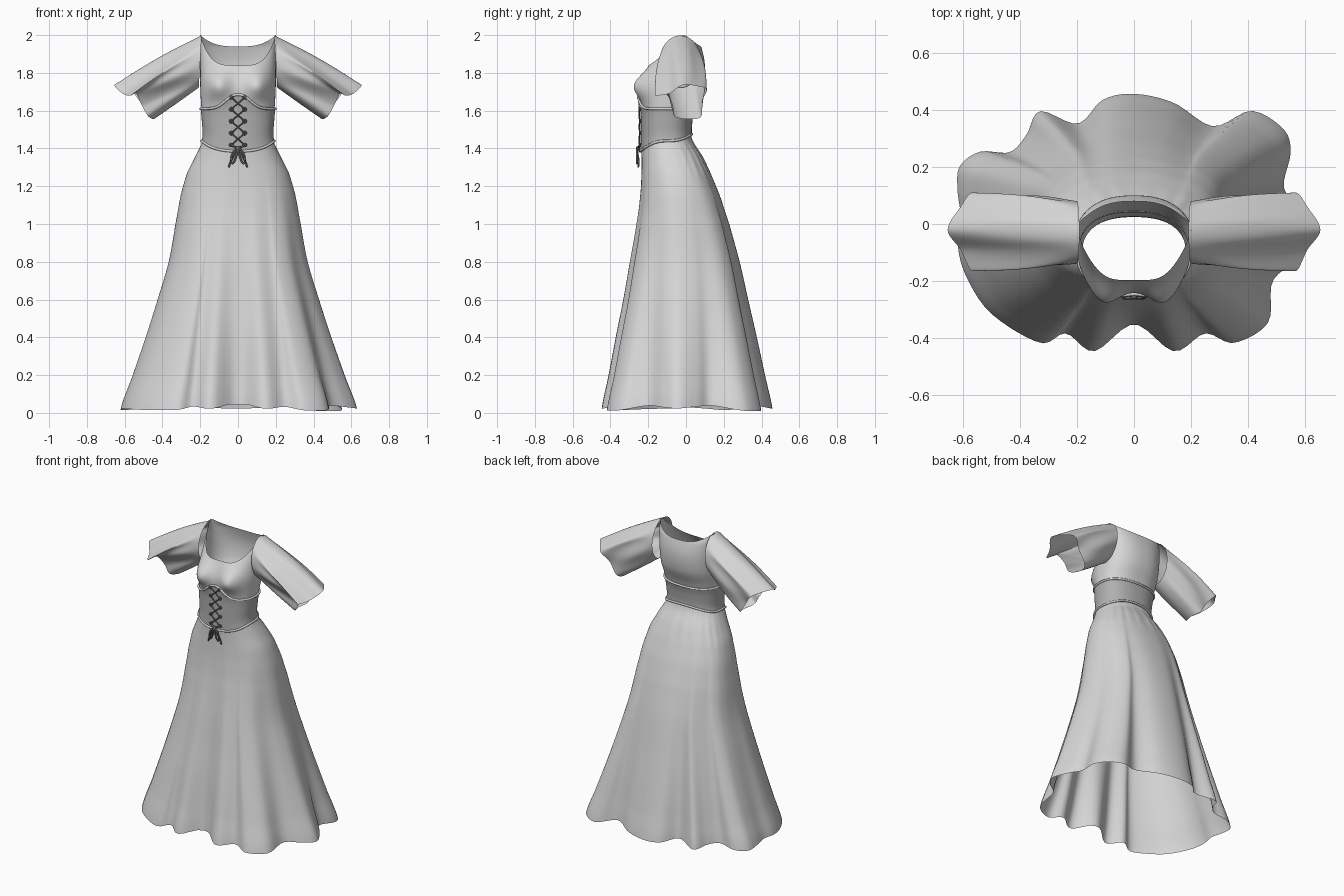
import bpy
import math
from mathutils import Vector

if "Cube" in bpy.data.objects:
    bpy.data.objects.remove(bpy.data.objects["Cube"], do_unlink=True)


def material(name, grey):
    m = bpy.data.materials.new(name)
    m.use_nodes = True
    m.diffuse_color = (grey, grey, grey, 1)
    m.node_tree.nodes["Principled BSDF"].inputs["Base Color"].default_value = (grey, grey, grey, 1)
    return m


CLOTH = material("light grey cloth", 0.68)
CORSET = material("mid grey corset", 0.44)
LACE = material("dark grey lace", 0.15)
SIDES = 144

# Body profile: height, half width, front y, back y
PROFILE = [Vector(r) for r in (
    (0, .635, -.455, .455), (.2, .565, -.42, .41), (.4, .495, -.385, .365),
    (.6, .43, -.345, .32), (.8, .37, -.31, .275), (1, .333, -.275, .22),
    (1.15, .305, -.253, .17), (1.27, .27, -.242, .122), (1.36, .225, -.237, .08),
    (1.45, .185, -.235, .03), (1.55, .187, -.235, .03), (1.63, .195, -.235, .05),
    (1.73, .2, -.23, .09), (1.84, .2, -.195, .1), (1.94, .2, -.13, .08), (2, .2, -.07, .04))]

# Outline of the wavy hem, anticlockwise from the left side
HEM = [Vector(p) for p in (
    (.63, -.04), (.58, .06), (.53, .13), (.55, .25), (.52, .33), (.41, .39), (.28, .34),
    (.14, .42), (0, .45), (-.11, .43), (-.2, .35), (-.33, .39), (-.38, .31), (-.44, .25),
    (-.54, .25), (-.61, .2), (-.62, .12), (-.61, .02), (-.62, -.07), (-.59, -.18),
    (-.5, -.31), (-.33, -.41), (-.24, -.38), (-.14, -.44), (0, -.35), (.14, -.44),
    (.25, -.38), (.35, -.41), (.47, -.34), (.49, -.2), (.58, -.12))]

# Edge of one sleeve opening, from the top tip round the front
CUFF = [Vector(p) for p in (
    (.655, -.02, 1.735), (.61, -.09, 1.69), (.57, -.165, 1.68), (.54, -.11, 1.69),
    (.51, -.07, 1.63), (.475, -.06, 1.57), (.445, .02, 1.555), (.47, .08, 1.57),
    (.52, .085, 1.65), (.57, .11, 1.71), (.61, .06, 1.73))]


def spline(a, b, c, d, t):
    return b + (c - a) * (t / 2) + (a * 2 - b * 5 + c * 4 - d) * (t * t / 2) \
        + (b * 3 - a - c * 3 + d) * (t ** 3 / 2)


def loop_point(points, u):
    n = len(points)
    i = int(u * n)
    return spline(*(points[(i + k) % n] for k in (-1, 0, 1, 2)), u * n - i)


def size_at(z):
    z = min(max(z, 0), 2)
    last = len(PROFILE) - 2
    i = max(k for k in range(last + 1) if PROFILE[k][0] <= z)
    t = (z - PROFILE[i][0]) / (PROFILE[i + 1][0] - PROFILE[i][0])
    row = spline(PROFILE[max(i - 1, 0)], PROFILE[i], PROFILE[i + 1], PROFILE[min(i + 2, last + 1)], t)
    return row[1], (row[2] + row[3]) / 2, (row[3] - row[2]) / 2


def squared(angle):
    c, s = math.cos(angle), math.sin(angle)
    return Vector((math.copysign(abs(c) ** .85, c), math.copysign(abs(s) ** .85, s)))


def body_point(angle, z, out=0):
    w, mid, depth = size_at(z)
    d = squared(angle)
    x, y = (w + out) * d.x, mid + (depth + out) * d.y
    if d.y < 0:  # bust
        y -= .062 * sum(math.exp(-((x - c) / .07) ** 2 - ((z - 1.735) / .075) ** 2) for c in (-.11, .11))
    return Vector((x, y, z))


def front_point(x, z, out):
    k = (abs(x) / size_at(z)[0]) ** (1 / .85)
    return body_point(-math.pi / 2 + math.copysign(math.asin(k), x), z, out)


def waist_z(a):
    s = math.sin(a)
    return 1.44 + (.055 if s < 0 else .035) * s * abs(s)


def corset_top_z(a):
    x = size_at(1.65)[0] * math.cos(a)
    return 1.61 + (.075 * math.exp(-(x / .07) ** 2) if math.sin(a) < 0 else 0)


def neck_z(a):
    k = abs(squared(a).x)
    return 1.84 + .16 * k ** 4 if math.sin(a) < 0 else 1.94 + .06 * k ** 3


def smooth(obj):
    bpy.context.view_layer.objects.active = obj
    obj.select_set(True)
    bpy.ops.object.shade_smooth_by_angle(angle=math.radians(60))
    obj.select_set(False)


def loft(name, surface, rows, mat):
    """Closed rings from surface(u, t), both running from 0 to 1."""
    verts = [surface(i / SIDES, j / rows) for j in range(rows + 1) for i in range(SIDES)]
    faces = [(j * SIDES + i, j * SIDES + (i + 1) % SIDES,
              (j + 1) * SIDES + (i + 1) % SIDES, (j + 1) * SIDES + i)
             for j in range(rows) for i in range(SIDES)]
    mesh = bpy.data.meshes.new(name)
    mesh.from_pydata(verts, [], faces)
    mesh.materials.append(mat)
    obj = bpy.data.objects.new(name, mesh)
    bpy.context.collection.objects.link(obj)
    smooth(obj)


def tubes(name, paths, radius, mat, cyclic=False):
    curve = bpy.data.curves.new(name, "CURVE")
    curve.dimensions = "3D"
    curve.bevel_depth = radius
    curve.bevel_resolution = 2
    curve.materials.append(mat)
    for path in paths:
        s = curve.splines.new("POLY")
        s.points.add(len(path) - 1)
        s.use_cyclic_u = cyclic
        s.use_smooth = True
        for p, co in zip(s.points, path):
            p.co = (*co, 1)
    obj = bpy.data.objects.new(name, curve)
    bpy.context.collection.objects.link(obj)


def band(low, high, out):
    def surface(u, t):
        a = u * math.tau
        return body_point(a, low(a) + (high(a) - low(a)) * t, out)
    return surface


# Skirt: plain at the hips, folds deepening towards the hem
def skirt_surface(u, t):
    p = loop_point(HEM, u)
    q = Vector((p.x / .63, p.y / .445))
    a = math.atan2(q.y, q.x)
    top = waist_z(a)
    hem = .045 - .035 * min(max((q.length - .85) / .25, 0), 1)
    z = hem + (top - hem) * (1 - t)
    w, mid, depth = size_at(z)
    d = squared(a).lerp(q, t ** 1.5)
    gather = 1 + .012 * math.sin(a * 23) * math.sin(math.pi * min(t * 6, 1)) * max(math.sin(a), 0)
    return Vector((w * d.x * gather, mid * (1 - t) + depth * d.y * gather, z))


loft("skirt", skirt_surface, 60, CLOTH)

# Bodice and corset
loft("bodice", band(waist_z, neck_z, 0), 44, CLOTH)
loft("corset", band(waist_z, corset_top_z, .005), 16, CORSET)
for name, edge in (("corset_top_piping", corset_top_z), ("waist_piping", waist_z)):
    ring = [body_point(a, edge(a), .005) for a in (i * math.tau / SIDES for i in range(SIDES))]
    tubes(name, [ring], .007, CLOTH, True)


# Sleeves: from the armhole to a fluttering open cuff
def sleeve(name, side):
    def surface(u, t):
        a = u * math.tau
        hole = Vector((.2 - .008 * math.cos(a), -.03 - .11 * math.sin(a), 1.86 + .138 * math.cos(a)))
        p = hole.lerp(loop_point(CUFF, u), t)
        swell = math.sin(math.pi * t)
        p.y -= swell * (.012 + .008 * math.cos(a * 7)) * math.sin(a)
        p.z += swell * (.008 + .008 * math.sin(a * 6) * math.sin(a)) * (.5 + math.cos(a))
        p.x *= side
        return p
    loft(name, surface, 24, CLOTH)


sleeve("left_sleeve", 1)
sleeve("right_sleeve", -1)

# Eyelets and crossed lacing down the front
rows = [1.67 - .063 * i for i in range(5)]
eyelets = []
crossings = []
for i, z in enumerate(rows):
    for side in (-1, 1):
        centre = front_point(side * .034, z, .01)
        eyelets.append([centre + Vector((.008 * math.cos(k * math.tau / 10), 0,
                                         .008 * math.sin(k * math.tau / 10))) for k in range(10)])
        if i < len(rows) - 1:
            drop = rows[i + 1] - z
            crossings.append([front_point(side * .034 * (1 - k / 2), z + drop * k / 4, .012)
                              for k in range(5)])
tubes("eyelets", eyelets, .004, LACE, True)
tubes("lacing", crossings, .0035, LACE)

# Bow with two drooping loops and two tails
knot = front_point(0, 1.4, .018)
bow = []
for side in (-1, 1):
    loop = [knot + Vector((side * (.03 * math.sin(k * math.pi / 12) + .012 * math.sin(k * math.pi / 6)),
                           -.006, -.04 * (1 - math.cos(k * math.pi / 6)))) for k in range(13)]
    tail = [knot + Vector((side * .05 * k / 6, -.004 * math.sin(k), -.1 * (k / 6) ** 1.3))
            for k in range(7)]
    bow += [loop, tail, [knot, front_point(side * .034, rows[-1], .012)]]
tubes("bow", bow, .005, LACE)
bpy.ops.mesh.primitive_uv_sphere_add(segments=12, ring_count=8, radius=.012, location=knot)
bow_knot = bpy.context.object
bow_knot.name = "bow_knot"
bow_knot.data.materials.append(LACE)
smooth(bow_knot)
